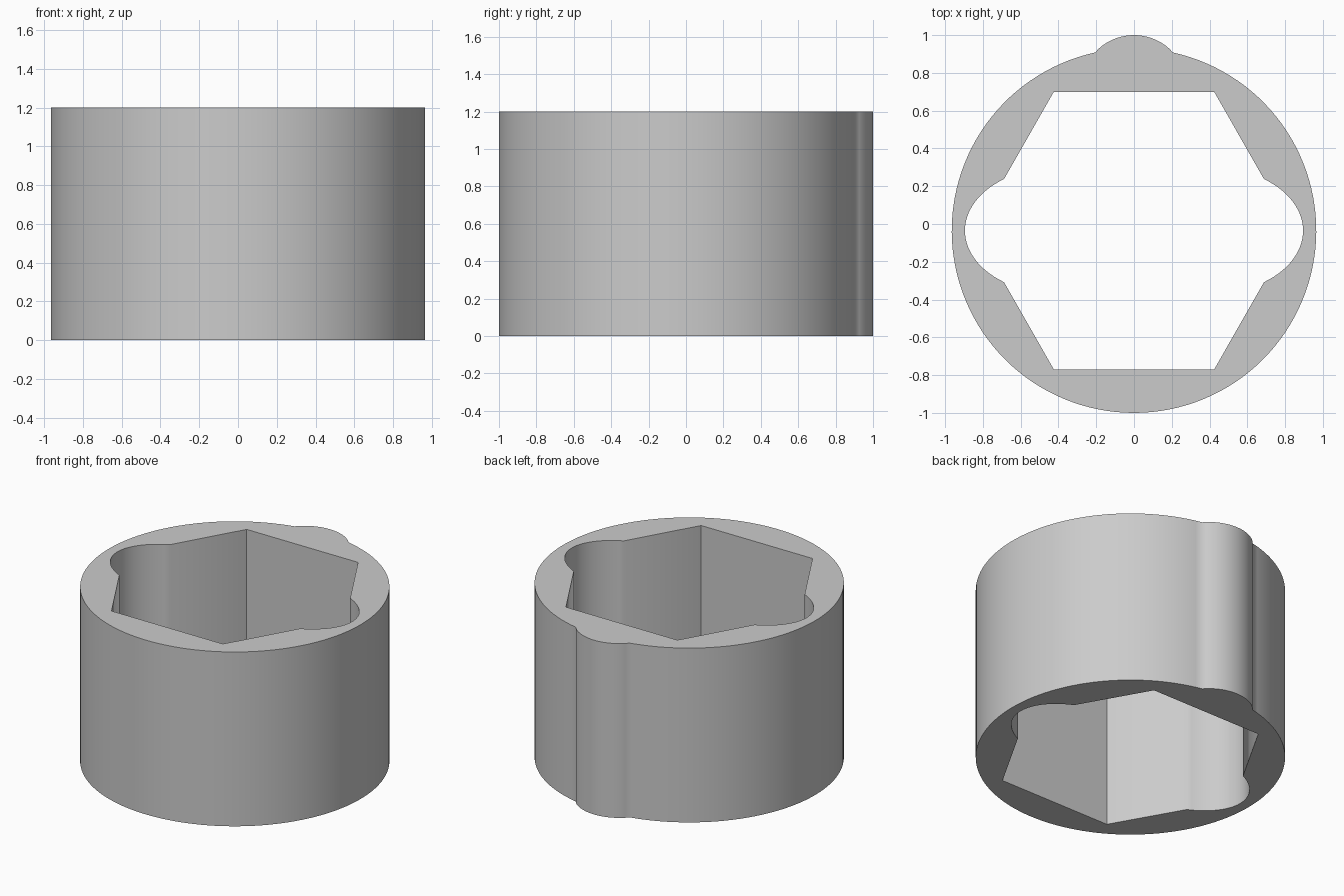
import bpy
import bmesh
from math import sin, cos, asin, pi, radians, sqrt

HEIGHT = 1.2
CY = -0.035            # ring centre along y
RING_R = 0.965
BUMP_R, BUMP_Y = 0.28, 0.755   # bump circle, relative to the ring centre
HEX_R = 0.735 / cos(pi / 6)

cube = bpy.data.objects.get("Cube")
if cube:
    bpy.data.objects.remove(cube, do_unlink=True)


def arc(cx, cy, rx, ry, start, end, steps):
    """Points on an elliptical arc, both ends included."""
    return [(cx + rx * cos(start + (end - start) * i / steps),
             cy + ry * sin(start + (end - start) * i / steps))
            for i in range(steps + 1)]


# Outer outline: circle with a rounded locating bump at the back
half = 0.205
a = asin(half / RING_R)
b = asin(half / BUMP_R)
outer = arc(0, 0, RING_R, RING_R, pi / 2 + a, 2.5 * pi - a, 120)
outer += arc(0, BUMP_Y, BUMP_R, BUMP_R, pi / 2 - b, pi / 2 + b, 20)[1:-1]

# Inner outline: hexagon whose side corners open into rounded notches
t = radians(55.1)
notch = arc(0.411, 0, 0.484, 0.333, -t, t, 28)
corner_x, corner_y = HEX_R / 2, HEX_R * sqrt(3) / 2
right_half = [(corner_x, -corner_y)] + notch + [(corner_x, corner_y)]
inner = right_half + [(-x, -y) for x, y in right_half]

# Fill the ring between the outlines and extrude it upward
bm = bmesh.new()
edges = []
for outline in (outer, inner):
    verts = [bm.verts.new((x, y + CY, 0)) for x, y in outline]
    edges += [bm.edges.new((verts[i - 1], verts[i])) for i in range(len(verts))]
bmesh.ops.triangle_fill(bm, edges=edges, use_beauty=True, normal=(0, 0, 1))
result = bmesh.ops.extrude_face_region(bm, geom=bm.faces[:], use_keep_orig=True)
top = [g for g in result["geom"] if isinstance(g, bmesh.types.BMVert)]
bmesh.ops.translate(bm, verts=top, vec=(0, 0, HEIGHT))
bmesh.ops.recalc_face_normals(bm, faces=bm.faces[:])
mesh = bpy.data.meshes.new("hex_socket_ring")
bm.to_mesh(mesh)
bm.free()

ring = bpy.data.objects.new("hex_socket_ring", mesh)
bpy.context.collection.objects.link(ring)

# Plain grey
grey = bpy.data.materials.new("light_grey")
grey.use_nodes = True
colour = (0.6, 0.6, 0.6, 1)
grey.diffuse_color = colour
grey.node_tree.nodes["Principled BSDF"].inputs["Base Color"].default_value = colour
mesh.materials.append(grey)

# Smooth curved walls, crisp corners and rims
bpy.ops.object.select_all(action="DESELECT")
ring.select_set(True)
bpy.context.view_layer.objects.active = ring
bpy.ops.object.shade_smooth_by_angle(angle=radians(45))
